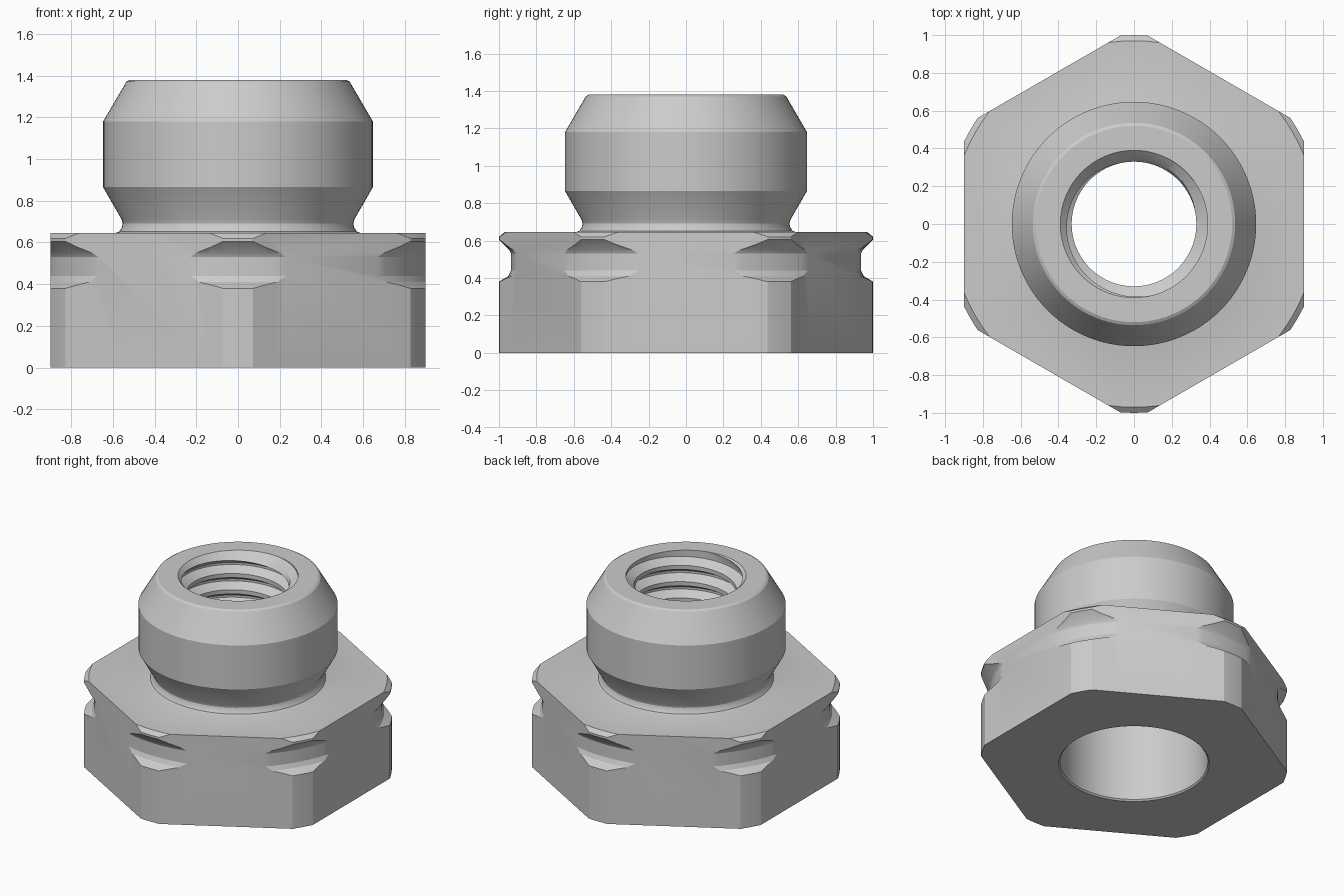
import bpy, bmesh, math

if "Cube" in bpy.data.objects:
    bpy.data.objects.remove(bpy.data.objects["Cube"])

SEG = 96
PITCH, MINOR, MAJOR = 0.117, 0.33, 0.39
Z_LOW, Z_TOP = 0.70, 1.38
THREAD = [(0, MINOR), (0.25, MINOR), (0.56, MAJOR), (0.69, MAJOR), (1, MINOR)]

# outer outline, bottom to top: (radius, height)
OUTER = [(0.49, 0), (1, 0), (1, 0.38), (0.95, 0.41), (0.936, 0.44), (0.936, 0.53),
         (0.945, 0.55), (1, 0.605), (1, 0.62), (0.97, 0.645), (0.59, 0.645),
         (0.57, 0.652), (0.557, 0.672), (0.553, 0.69), (0.558, 0.71), (0.647, 0.865),
         (0.647, 1.18), (0.545, 1.355), (0.536, 1.371), (0.52, 1.38)]
# smooth counterbore below the thread, top to bottom
BORE = [(0.48, 0.62), (0.48, 0.01)]


def thread_radius(z, turn):
    """Radius of the threaded hole, with a countersink at both ends."""
    t = (z / PITCH - turn) % 1
    for (t0, r0), (t1, r1) in zip(THREAD, THREAD[1:]):
        if t <= t1:
            r = r0 + (r1 - r0) * (t - t0) / (t1 - t0)
            break
    return max(r, MAJOR - (Z_TOP - z), MAJOR - (z - Z_LOW))


def column(turn):
    """One full cross-section loop at a given fraction of a turn."""
    pts = list(OUTER)
    for k in range(13, 3, -1):
        for t, _ in reversed(THREAD[:-1]):
            z = min(max((k + t + turn) * PITCH, Z_LOW), Z_TOP)
            pts.append((thread_radius(z, turn), z))
    return pts + BORE


def mesh_object(name, bm):
    bmesh.ops.recalc_face_normals(bm, faces=bm.faces)
    me = bpy.data.meshes.new(name)
    bm.to_mesh(me)
    bm.free()
    ob = bpy.data.objects.new(name, me)
    bpy.context.collection.objects.link(ob)
    return ob


# turned blank with helical inner thread
bm = bmesh.new()
cols = []
for i in range(SEG + 1):
    a = 2 * math.pi * i / SEG
    cols.append([bm.verts.new((r * math.cos(a), r * math.sin(a), z))
                 for r, z in column(i / SEG)])
for c, d in zip(cols, cols[1:]):
    n = len(c)
    for j in range(n):
        k = (j + 1) % n
        bm.faces.new((c[j], d[j], d[k], c[k]))
bmesh.ops.remove_doubles(bm, verts=bm.verts, dist=0.0001)
nut = mesh_object("threaded_hex_nut", bm)

# hexagonal prism that trims the blank, flats at x = +-0.9
bm = bmesh.new()
apex = 0.9 / math.cos(math.pi / 6)
base = [bm.verts.new((apex * math.cos(math.radians(30 + 60 * i)),
                      apex * math.sin(math.radians(30 + 60 * i)), -0.2)) for i in range(6)]
face = bm.faces.new(base)
ext = bmesh.ops.extrude_face_region(bm, geom=[face], use_keep_orig=True)
for v in ext["geom"]:
    if isinstance(v, bmesh.types.BMVert):
        v.co.z = 1.8
hexagon = mesh_object("hexagon_cutter", bm)
hexagon.hide_render = True

mod = nut.modifiers.new("hex_flats", "BOOLEAN")
mod.operation = "INTERSECT"
mod.solver = "EXACT"
mod.object = hexagon
bpy.context.view_layer.objects.active = nut
nut.select_set(True)
bpy.ops.object.modifier_apply(modifier=mod.name)
bpy.data.objects.remove(hexagon)
bpy.ops.object.shade_smooth_by_angle(angle=math.radians(22))
